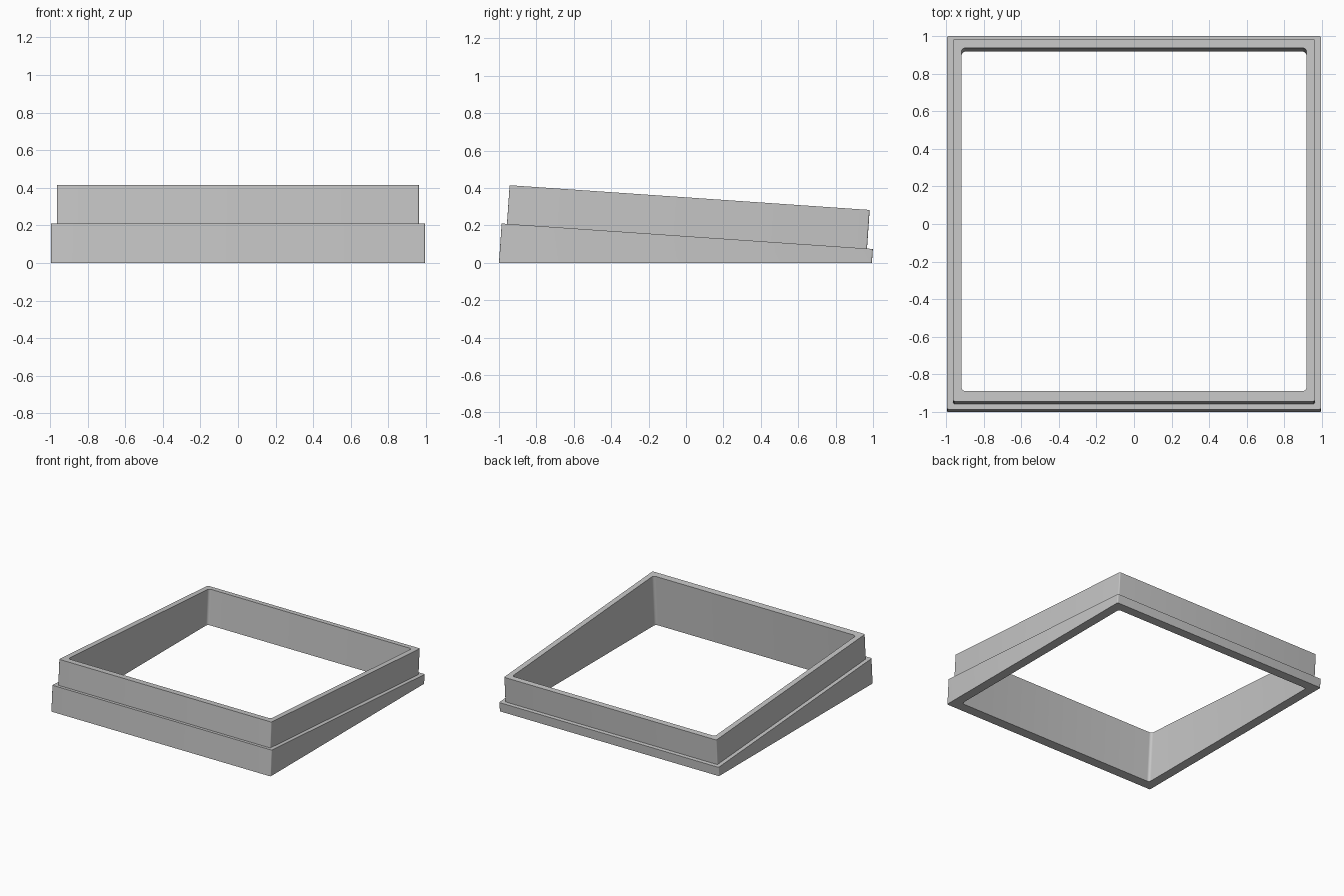
import bpy, bmesh, math

cube = bpy.data.objects.get("Cube")
if cube:
    bpy.data.objects.remove(cube, do_unlink=True)

SLOPE = 0.0686       # tilt of the upper faces; walls stand square to them
STEP, TOP = 0.1425, 0.350   # heights of the ledge and rim at the middle
SEGMENTS = 6         # segments per rounded corner

grey = bpy.data.materials.new("mid grey")
grey.use_nodes = True
colour = (0.56, 0.56, 0.56, 1)
grey.diffuse_color = colour
grey.node_tree.nodes["Principled BSDF"].inputs["Base Color"].default_value = colour


def rounded_loop(bm, half_x, y_front, y_back, radius, height=None):
    """Rounded rectangle carried along the leaning walls to a sloped plane."""
    corners = [(half_x, y_back, 0), (-half_x, y_back, 1),
               (-half_x, y_front, 2), (half_x, y_front, 3)]
    loop = []
    for cx, cy, quarter in corners:
        mx = cx - math.copysign(radius, cx)
        my = cy - math.copysign(radius, cy)
        for i in range(SEGMENTS + 1):
            a = (quarter + i / SEGMENTS) * math.pi / 2
            x, y = mx + radius * math.cos(a), my + radius * math.sin(a)
            z = 0 if height is None else (height - SLOPE * y) / (1 + SLOPE ** 2)
            loop.append(bm.verts.new((x, y + SLOPE * z, z)))
    return loop


# Footprints: half width, front, back, corner radius
lip = (0.995, -1.0, 0.994, 0.008)
collar = (0.9625, -0.9715, 0.9626, 0.008)
opening = (0.918, -0.917, 0.917, 0.022)

# Stepped section swept around the frame
bm = bmesh.new()
section = [(opening, None), (lip, None), (lip, STEP),
           (collar, STEP), (collar, TOP), (opening, TOP)]
loops = [rounded_loop(bm, *shape, height) for shape, height in section]
for k, low in enumerate(loops):
    high = loops[(k + 1) % len(loops)]
    for i in range(len(low)):
        j = (i + 1) % len(low)
        bm.faces.new((low[i], low[j], high[j], high[i]))
bmesh.ops.recalc_face_normals(bm, faces=bm.faces)

mesh = bpy.data.meshes.new("stepped_wedge_frame")
bm.to_mesh(mesh)
bm.free()
mesh.materials.append(grey)
frame = bpy.data.objects.new("stepped_wedge_frame", mesh)
bpy.context.collection.objects.link(frame)

# Smooth the corner rounds, keep the rims crisp
bpy.ops.object.select_all(action='DESELECT')
bpy.context.view_layer.objects.active = frame
frame.select_set(True)
bpy.ops.object.shade_smooth_by_angle(angle=math.radians(30))
